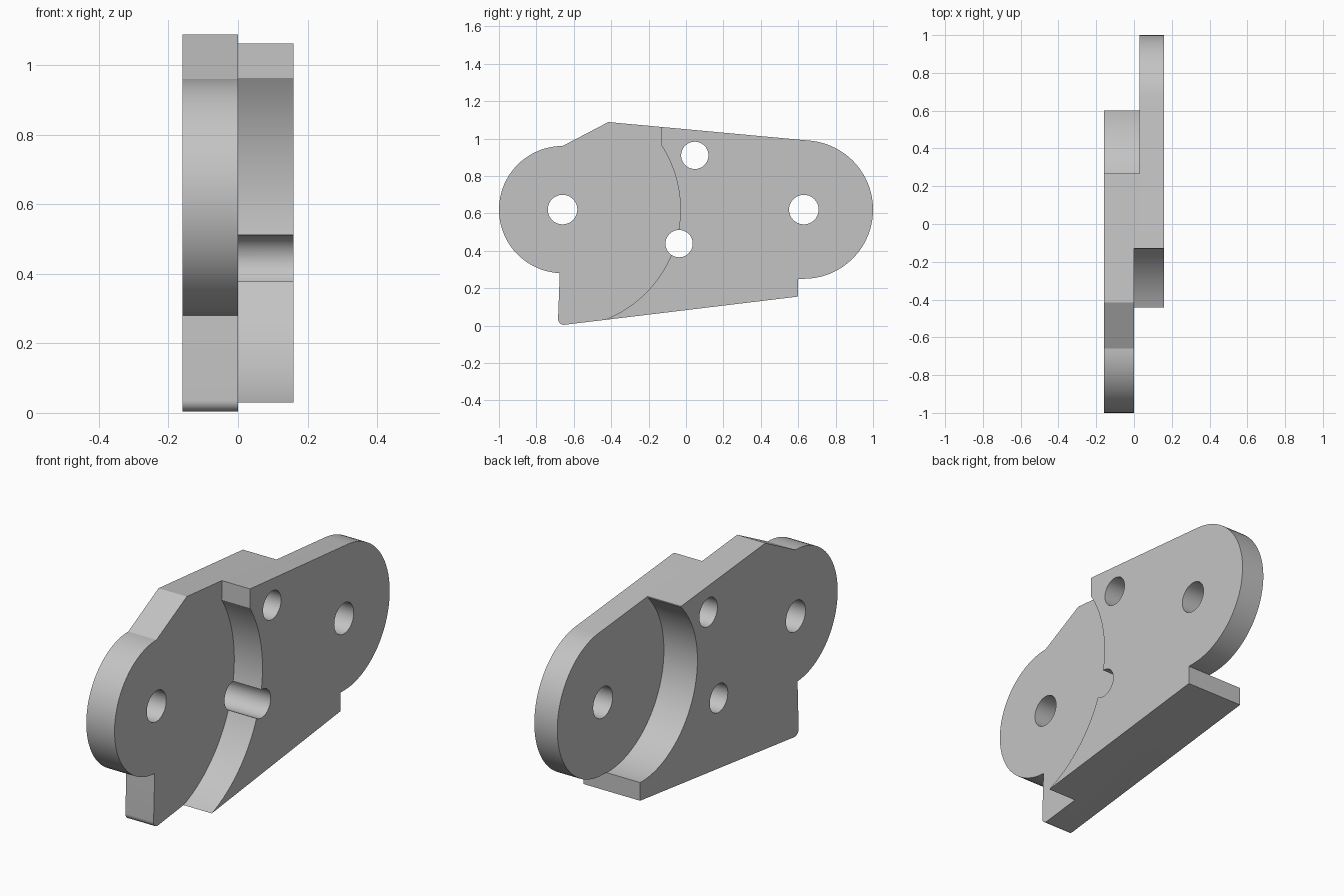
import bpy, bmesh
from math import radians, cos, sin

scene_cube = bpy.data.objects.get("Cube")
if scene_cube:
    bpy.data.objects.remove(scene_cube, do_unlink=True)

HALF = 0.16          # half thickness of the plate
FRONT_PIVOT = (-0.66, 0.62)
BACK_PIVOT = (0.63, 0.62)


def arc(centre, radius, start, end, steps=40):
    """Points in the (y, z) plane from start to end angle in degrees."""
    angles = [radians(start + (end - start) * i / steps) for i in range(steps + 1)]
    return [(centre[0] + radius * cos(a), centre[1] + radius * sin(a)) for a in angles]


def extrude_profile(name, points, x0, x1):
    """Solid made from a (y, z) profile stretched along x."""
    bm = bmesh.new()
    face = bm.faces.new([bm.verts.new((x0, y, z)) for y, z in points])
    ext = bmesh.ops.extrude_face_region(bm, geom=[face])
    moved = [g for g in ext["geom"] if isinstance(g, bmesh.types.BMVert)]
    bmesh.ops.translate(bm, verts=moved, vec=(x1 - x0, 0, 0))
    bmesh.ops.recalc_face_normals(bm, faces=bm.faces)
    mesh = bpy.data.meshes.new(name)
    bm.to_mesh(mesh)
    bm.free()
    obj = bpy.data.objects.new(name, mesh)
    bpy.context.collection.objects.link(obj)
    return obj


# Whole link outline: two round lobes, peaked top, sloping underside
outline = (
    arc(BACK_PIVOT, 0.37, 84, -90)
    + [(0.6, 0.25), (0.6, 0.155)]
    + arc((-0.653, 0.035), 0.031, 277, 177, 10)
    + [(-0.675, 0.28)]
    + arc(FRONT_PIVOT, 0.34, 268, 90)
    + [(-0.415, 1.088)]
)
link = extrude_profile("link_plate", outline, -HALF, HALF)

# Curved recesses that leave each lobe as a half-thickness tongue
front_recess = (
    arc(FRONT_PIVOT, 0.63, -92, 33, 60)
    + [(-0.13, 1.2), (-1.2, 1.2), (-1.2, -0.1), (-0.68, -0.1)]
)
back_recess = (
    arc((0.588, 0.7), 0.452, 272, 135, 60)
    + [(0.27, 1.2), (1.2, 1.2), (1.2, 0.2)]
)
cutters = [
    extrude_profile("front_recess_cutter", front_recess, 0.0, 0.3),
    extrude_profile("back_recess_cutter", back_recess, -0.3, 0.03),
]

# Pin holes through the full thickness
holes = {
    "front_pivot": (FRONT_PIVOT, 0.079),
    "back_pivot": (BACK_PIVOT, 0.079),
    "upper_pin": ((0.047, 0.91), 0.073),
    "lower_pin": ((-0.037, 0.438), 0.073),
}
for name, (centre, radius) in holes.items():
    circle = arc(centre, radius, 0, 360)[:-1]
    cutters.append(extrude_profile(name + "_cutter", circle, -0.4, 0.4))

bpy.context.view_layer.objects.active = link
link.select_set(True)
for cutter in cutters:
    mod = link.modifiers.new("cut", "BOOLEAN")
    mod.operation = "DIFFERENCE"
    mod.solver = "EXACT"
    mod.object = cutter
    bpy.ops.object.modifier_apply(modifier=mod.name)
    bpy.data.objects.remove(cutter, do_unlink=True)

# Plain grey metal
grey = bpy.data.materials.new("light_grey")
grey.use_nodes = True
colour = (0.55, 0.55, 0.55, 1)
grey.diffuse_color = colour
grey.node_tree.nodes["Principled BSDF"].inputs["Base Color"].default_value = colour
link.data.materials.clear()
link.data.materials.append(grey)

bpy.ops.object.select_all(action="DESELECT")
link.select_set(True)
bpy.ops.object.shade_smooth_by_angle(angle=radians(25))
